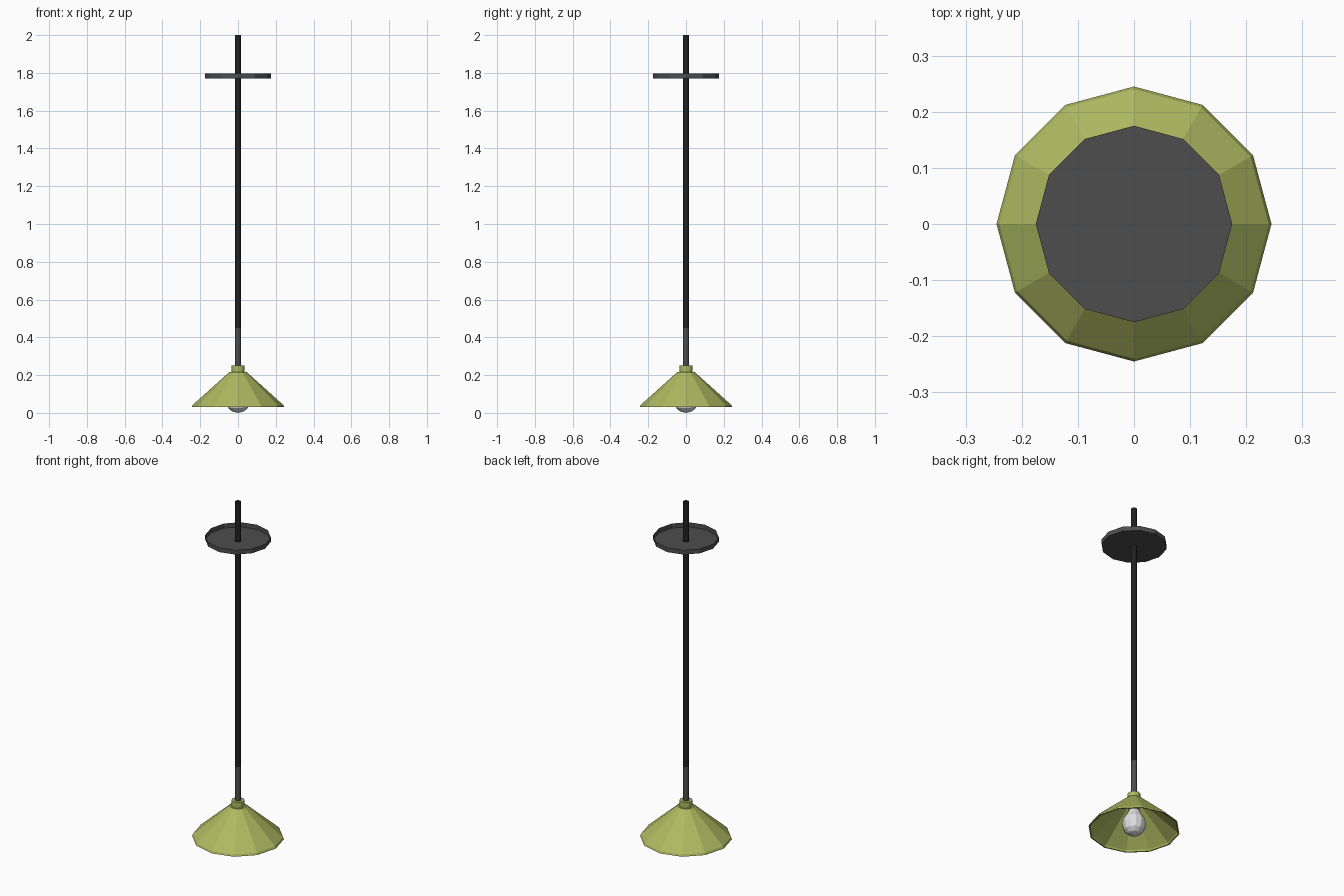
import bpy, bmesh, math

if "Cube" in bpy.data.objects:
    bpy.data.objects.remove(bpy.data.objects["Cube"])

SIDES = 12


def material(name, rgb):
    m = bpy.data.materials.new(name)
    m.diffuse_color = (*rgb, 1.0)
    m.use_nodes = True
    m.node_tree.nodes["Principled BSDF"].inputs["Base Color"].default_value = m.diffuse_color
    return m


green = material("olive_green", (0.42, 0.49, 0.12))
black = material("black", (0.015, 0.015, 0.015))
grey = material("dark_grey", (0.075, 0.075, 0.075))
white = material("bulb_white", (0.75, 0.75, 0.75))


def lathe(name, profile, mat, closed=False, sides=SIDES):
    """Spin a (radius, z) profile into a flat-faced solid of revolution."""
    bm = bmesh.new()
    rings = []
    for r, z in profile:
        if r == 0:
            rings.append([bm.verts.new((0, 0, z))] * sides)
        else:
            rings.append([bm.verts.new((r * math.cos(2 * math.pi * i / sides),
                                        r * math.sin(2 * math.pi * i / sides), z))
                          for i in range(sides)])
    pairs = list(zip(rings, rings[1:]))
    if closed:
        pairs.append((rings[-1], rings[0]))
    for a, b in pairs:
        for i in range(sides):
            j = (i + 1) % sides
            corners = list(dict.fromkeys((a[i], a[j], b[j], b[i])))
            bm.faces.new(corners)
    bmesh.ops.recalc_face_normals(bm, faces=bm.faces)
    mesh = bpy.data.meshes.new(name)
    bm.to_mesh(mesh)
    bm.free()
    mesh.materials.append(mat)
    ob = bpy.data.objects.new(name, mesh)
    bpy.context.collection.objects.link(ob)
    return ob


# Conical shade with a short rim lip and a thin inner wall
lathe("shade", [(0.034, 0.217), (0.045, 0.217), (0.24, 0.042), (0.245, 0.03),
                (0.238, 0.03), (0.234, 0.039), (0.034, 0.21)], green, closed=True)

# Collar on top of the shade
lathe("collar", [(0.017, 0.25), (0.035, 0.25), (0.035, 0.215), (0.017, 0.215)],
      green, closed=True)

# Lower stem and long upper rod, open tubes
lathe("lower_stem", [(0.017, 0.20), (0.017, 0.45)], grey)
lathe("upper_rod", [(0.017, 0.45), (0.017, 2.0)], black)

# Ceiling canopy: shallow dish, open at the top
lathe("canopy", [(0, 1.77), (0.175, 1.77), (0.175, 1.797)], grey)

# Socket and bulb inside the shade
lathe("socket", [(0, 0.215), (0.03, 0.215), (0.03, 0.14), (0, 0.14)], grey)
lathe("bulb", [(0, 0.0), (0.032, 0.008), (0.053, 0.027), (0.065, 0.065),
               (0.058, 0.095), (0.04, 0.125), (0.028, 0.15), (0, 0.15)], white)
